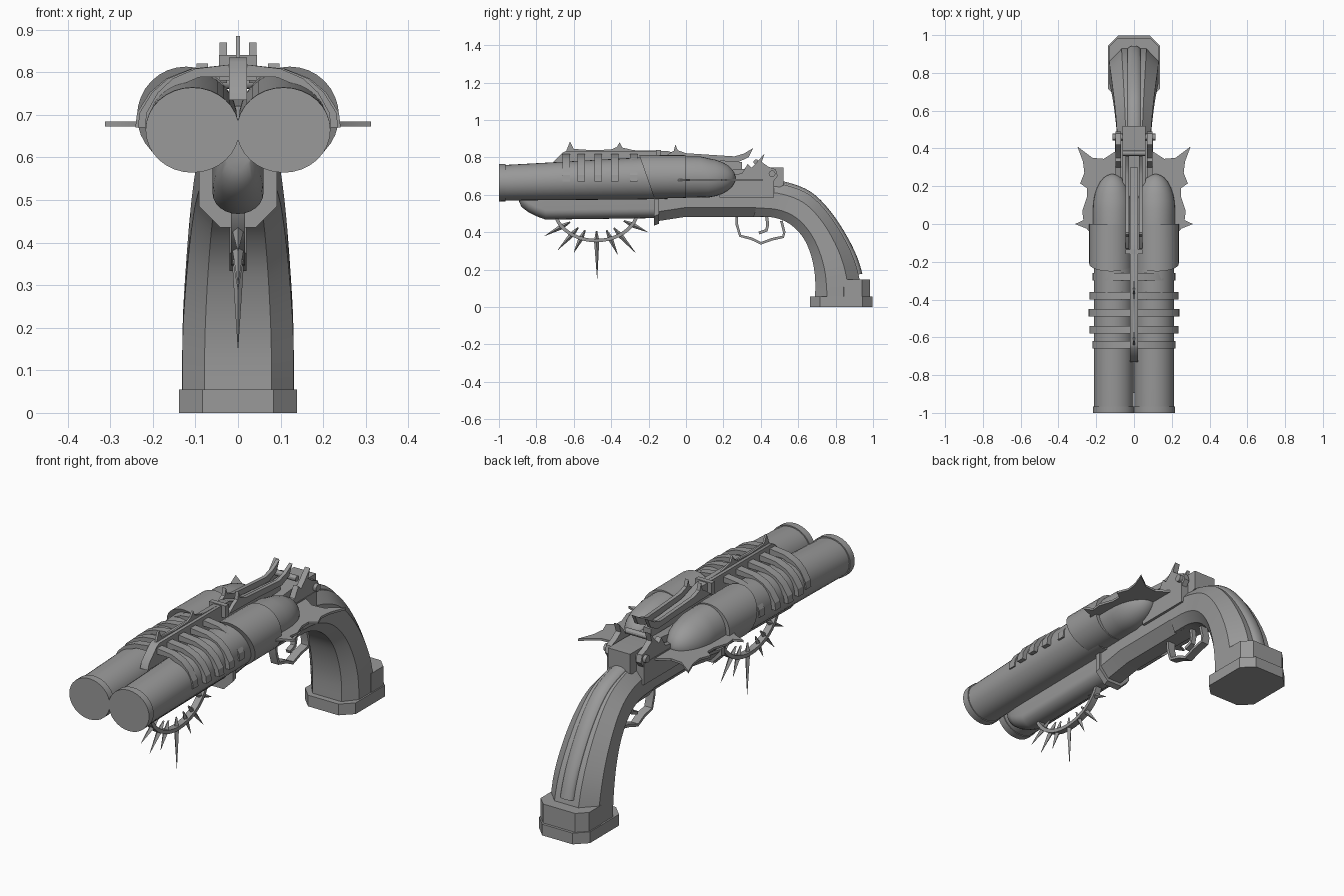
import bpy, bmesh, math
from mathutils import Vector

if "Cube" in bpy.data.objects:
    bpy.data.objects.remove(bpy.data.objects["Cube"])

steel = bpy.data.materials.new("grey_steel")
steel.diffuse_color = (0.32, 0.32, 0.32, 1)
steel.use_nodes = True
steel.node_tree.nodes["Principled BSDF"].inputs["Base Color"].default_value = steel.diffuse_color


def finish(name, bm, mirror=False, angle=30):
    bmesh.ops.recalc_face_normals(bm, faces=bm.faces)
    me = bpy.data.meshes.new(name)
    bm.to_mesh(me)
    bm.free()
    ob = bpy.data.objects.new(name, me)
    bpy.context.collection.objects.link(ob)
    me.materials.append(steel)
    bpy.ops.object.select_all(action='DESELECT')
    ob.select_set(True)
    bpy.context.view_layer.objects.active = ob
    bpy.ops.object.shade_smooth_by_angle(angle=math.radians(angle))
    if mirror:
        ob.modifiers.new("mirror", 'MIRROR')
    return ob


def loft(name, rings, mirror=False, angle=30):
    """Skin a list of equal-length closed rings and cap both ends."""
    bm = bmesh.new()
    vs = [[bm.verts.new(p) for p in r] for r in rings]
    n = len(vs[0])
    for a, b in zip(vs, vs[1:]):
        for i in range(n):
            j = (i + 1) % n
            bm.faces.new((a[i], a[j], b[j], b[i]))
    bm.faces.new(vs[0])
    bm.faces.new(vs[-1])
    return finish(name, bm, mirror, angle)


def side_plate(name, pts, x0, x1, mirror=False):
    """Extrude a (y, z) outline across x."""
    return loft(name, [[(x, y, z) for y, z in pts] for x in (x0, x1)], mirror)


def block(name, x0, x1, y0, y1, z0, z1, mirror=False):
    return side_plate(name, [(y0, z0), (y1, z0), (y1, z1), (y0, z1)], x0, x1, mirror)


def tube(name, stations, mirror=True, n=32, shear=0):
    """Stations are (y, centre x, centre z, radius x, radius z, shear factor)."""
    rings = []
    for y, cx, cz, rx, rz, *k in stations:
        k = k[0] if k else 0
        ring = []
        for i in range(n):
            a = 2 * math.pi * i / n
            dz = rz * math.sin(a)
            ring.append((cx + rx * math.cos(a), y + k * dz, cz + dz))
        rings.append(ring)
    return loft(name, rings, mirror)


def pin(name, y, z, half, r):
    ring = [(y + r * math.cos(i * math.pi / 6), z + r * math.sin(i * math.pi / 6)) for i in range(12)]
    side_plate(name, ring, -half, half)


def ribbon(name, pts, half, t):
    """Sweep a flat strip along a (y, z) path."""
    rings = []
    for i, p in enumerate(pts):
        a, b = Vector(pts[max(i - 1, 0)]), Vector(pts[min(i + 1, len(pts) - 1)])
        d = (b - a).normalized()
        nrm = Vector((-d.y, d.x)) * t
        q = Vector(p)
        u, v = q + nrm, q - nrm
        rings.append([(-half, *u), (half, *u), (half, *v), (-half, *v)])
    return loft(name, rings)


# Twin barrels with muzzle rings
tube("barrel", [(-.97, .107, .664, .105, .095), (-.25, .107, .687, .105, .112),
                (-.1, .107, .69, .105, .112)])
tube("muzzle_ring", [(-1, .107, .664, .11, .1), (-.965, .107, .665, .11, .1)])
# Breech sleeves and rounded breech ends
tube("breech_sleeve", [(-.21, .122, .697, .115, .116, -.35), (0, .122, .697, .115, .114)])
dome = [(-.05, .114, .695, .103, .111), (.08, .114, .695, .103, .109)]
for i in range(1, 8):
    c, s = math.cos(i * math.pi / 14.3), math.sin(i * math.pi / 14.3)
    dome.append((.08 + .185 * s, .114, .69, .103 * c, .107 * c))
tube("breech_dome", dome)

# Forend under the barrels with a rounded nose
rings = []
for y, w, zb in [(-.895, .035, .57), (-.88, .045, .535), (-.84, .054, .505),
                 (-.80, .058, .485), (-.75, .06, .467), (-.16, .06, .475)]:
    arc = [(w * math.cos(a), y, zb + .05 - .05 * math.sin(a))
           for a in [math.pi * i / 12 for i in range(13)]]
    rings.append([(w, y, .64)] + arc + [(-w, y, .64)])
loft("forend", rings)


# Chamfered collar and receiver
def body(name, stations):
    loft(name, [[(-w, y, zt), (-w, y, zb + .05), (-w * .45, y, zb), (w * .45, y, zb),
                 (w, y, zb + .05), (w, y, zt)] for y, w, zb, zt in stations], angle=20)


body("collar", [(-.17, .092, .435, .62), (-.145, .092, .445, .62)])
body("receiver", [(-.145, .082, .46, .66), (0, .085, .482, .66), (.46, .088, .482, .66)])
block("upper_receiver", -.1, .1, .18, .47, .585, .69)
side_plate("rear_tang", [(.1, .62), (.1, .72), (.38, .745), (.52, .745), (.52, .65), (.46, .62)], -.06, .06)

# Curved grip: underside point, top point, half width
grip = [((.36, .482), (.42, .67), .088), ((.47, .478), (.54, .65), .092),
        ((.56, .44), (.66, .60), .102), ((.63, .365), (.76, .50), .113),
        ((.67, .27), (.85, .36), .123), ((.69, .16), (.91, .22), .13),
        ((.69, .04), (.95, .04), .13)]


def smooth_rows(rows, steps=4):
    """Catmull-Rom resampling of flat number rows."""
    out = []
    for i in range(len(rows) - 1):
        p = [rows[max(i - 1, 0)], rows[i], rows[i + 1], rows[min(i + 2, len(rows) - 1)]]
        for s in range(steps):
            t = s / steps
            out.append([.5 * (2 * b + (c - a) * t + (2 * a - 5 * b + 4 * c - d) * t * t
                              + (3 * b - a - 3 * c + d) * t ** 3) for a, b, c, d in zip(*p)])
    return out + [rows[-1]]


rows = smooth_rows([[*u, *t, w] for u, t, w in grip])
rings, ridge = [], []
for uy, uz, ty, tz, w in rows:
    def at(x, f):
        return (x, uy + (ty - uy) * f, uz + (tz - uz) * f)
    rings.append([at(-.6 * w, 0), at(.6 * w, 0), at(w, .25), at(w, .72),
                  at(.5 * w, 1), at(-.5 * w, 1), at(-w, .72), at(-w, .25)])
    ridge.append([at(.036 * math.cos(a), .99 + .1 * math.sin(a))
                  for a in [math.pi * i / 8 for i in range(9)]])
loft("grip", rings)
loft("grip_ridge", ridge[3:-3])


# Heel block and butt plate with cut corners
def cut_block(name, w, y0, y1, c, z0, z1):
    pts = [(-w + c, y0), (w - c, y0), (w, y0 + c), (w, y1 - c),
           (w - c, y1), (-w + c, y1), (-w, y1 - c), (-w, y0 + c)]
    loft(name, [[(x, y, z) for x, y in pts] for z in (z0, z1)])


cut_block("butt_plate", .138, .662, .998, .055, 0, .055)
cut_block("heel_block", .132, .80, .985, .045, .04, .148)

# Raised bands over both barrels
for y, e in [(-.64, .219), (-.56, .235), (-.47, .241), (-.38, .235), (-.28, .22)]:
    outer = [(e, .67), (e - .004, .705), (e * .86, .752), (e * .7, .785), (e * .46, .808), (0, .82)]
    inner = [(e - .022, .67), (e - .026, .70), (e * .77, .738), (e * .63, .768), (e * .42, .788), (0, .79)]
    loft("barrel_band", [[(a[0], y - .02, a[1]), (a[0], y + .02, a[1]),
                          (b[0], y + .02, b[1]), (b[0], y - .02, b[1])]
                         for a, b in zip(outer, inner)], True, 20)

# Centre rail with ramped front and thorned fin
side_plate("centre_rail", [(-.73, .735), (-.72, .765), (-.66, .825), (-.64, .835), (-.1, .835),
                           (.0, .80), (.3, .775), (.3, .735)], -.021, .021)
side_plate("thorn_fin", [(-.66, .81), (-.64, .835), (-.62, .885), (-.60, .845), (-.5, .838),
                         (-.40, .842), (-.37, .855), (-.355, .88), (-.34, .852), (-.28, .838),
                         (-.15, .835), (-.15, .81)], -.005, .005)
block("rail_clip", -.045, .045, -.16, -.135, .78, .84)

# Twin thorned top arms with their cross pin
side_plate("top_arm", [(-.13, .79), (-.09, .82), (-.065, .835), (-.056, .87), (-.045, .838),
                       (0, .822), (.15, .812), (.26, .805), (.31, .82), (.36, .85),
                       (.335, .80), (.28, .775), (.1, .785)], .026, .044, True)
pin("arm_pin", .375, .775, .06, .014)

# Swept hammers and hammer pin
side_plate("hammer", [(.2, .67), (.22, .70), (.3, .715), (.33, .765), (.35, .745), (.38, .775),
                      (.42, .82), (.405, .775), (.44, .75), (.48, .735), (.49, .70), (.46, .66)],
           .07, .098, True)
pin("hammer_pin", .46, .712, .115, .018)

# Pointed side wings
wing = [(.21, -.07), (.25, -.025), (.312, 0), (.268, .02), (.274, .07), (.25, .14), (.25, .19),
        (.285, .215), (.263, .27), (.27, .33), (.3, .41), (.22, .35), (.16, .345), (.09, .39),
        (.09, .2), (.18, .18), (.205, .05)]
loft("side_wing", [[(x, y, z) for x, y in wing] for z in (.673, .684)], True)

# Trigger guard and trigger
ribbon("trigger_guard", [(.27, .49), (.272, .44), (.29, .38), (.35, .365), (.40, .34),
                         (.46, .362), (.52, .375), (.525, .40), (.51, .46)], .02, .007)
ribbon("trigger", [(.43, .49), (.437, .44), (.43, .41), (.39, .395)], .012, .008)

# Spiked bow under the forend
cy, cz, ry, rz = -.48, .53, .225, .175
ribbon("spiked_bow", [(cy + ry * math.cos(a), cz + rz * math.sin(a))
                      for a in [math.radians(190 + 160 * i / 20) for i in range(21)]], .016, .009)
for ty, tz in [(-.755, .38), (-.685, .305), (-.6, .29), (-.475, .152), (-.365, .28), (-.27, .29), (-.205, .40)]:
    d = Vector((0, ty - cy, tz - cz))
    base = Vector((0, cy, cz)) + d / math.hypot(d.y / ry, d.z / rz)
    tip = Vector((0, ty, tz))
    side = Vector((0, -d.z, d.y)).normalized()
    corners = [Vector((1, 0, 0)), side, Vector((-1, 0, 0)), -side]
    back = base - d.normalized() * .05
    loft("bow_spike", [[p + c * r for c in corners]
                       for p, r in ((back, .004), (base, .014), (tip, .0008))])
